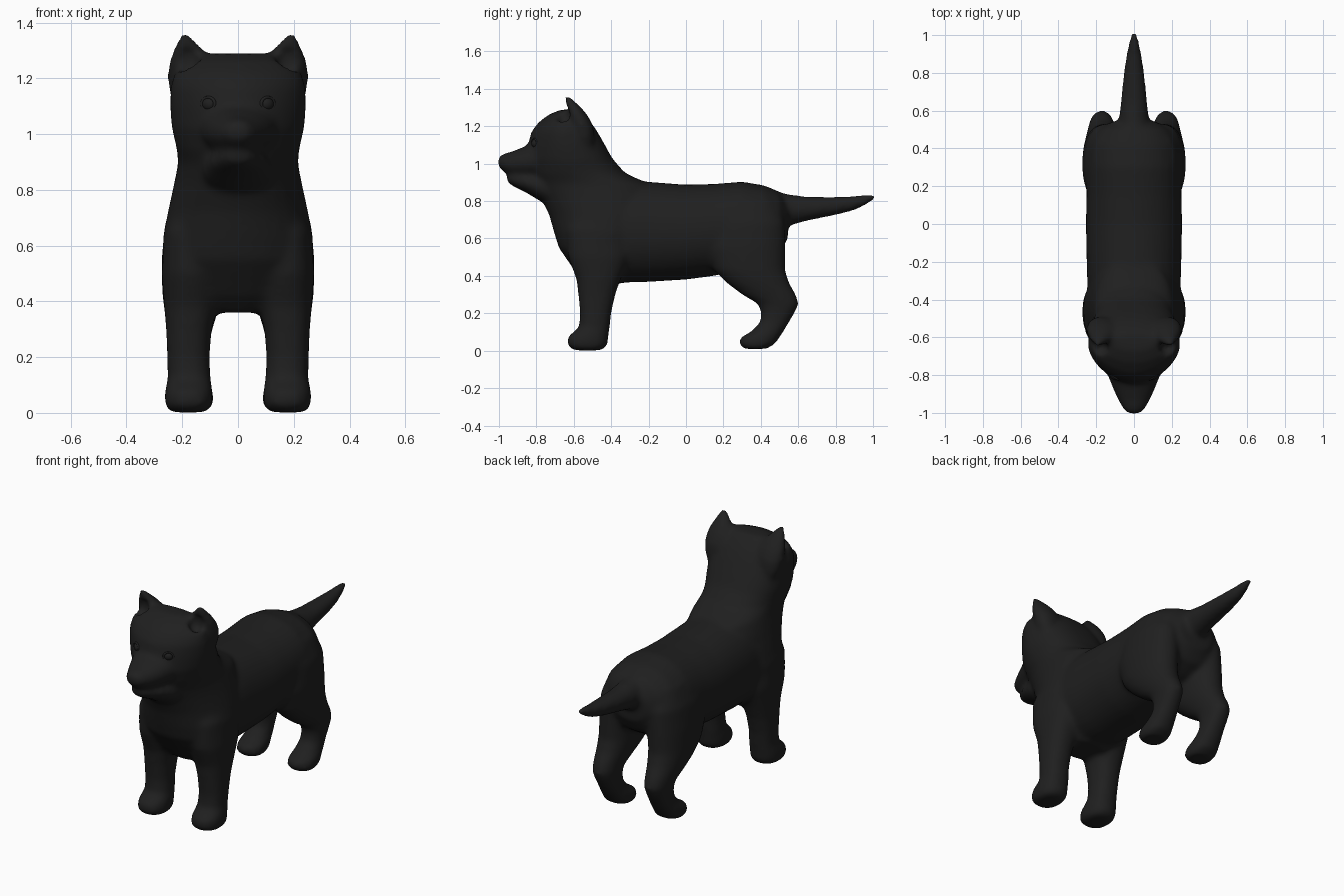
import bpy, bmesh, math
from mathutils import Matrix

black = bpy.data.materials.new("soft black")
black.diffuse_color = (0.014, 0.014, 0.014, 1)
SEG = 32


def spow(v, e):
    return math.copysign(abs(v) ** e, v)


def loft(bm, rings, axis, n=2.0, mirror=False, n_front=None):
    """Skin superellipse rings. axis 'y': (y, z_low, z_high, half_width, x)
    axis 'z': (z, y_front, y_back, half_width, x)"""
    for side in ((1, -1) if mirror else (1,)):
        loops = []
        for pos, lo, hi, w, cx in rings:
            loop = []
            for i in range(SEG):
                a = 2 * math.pi * i / SEG
                e = 2 / (n_front if n_front and math.sin(a) < 0 else n)
                u = side * cx + w * spow(math.cos(a), e)
                v = (lo + hi) / 2 + (hi - lo) / 2 * spow(math.sin(a), e)
                co = (u, pos, v) if axis == 'y' else (u, v, pos)
                loop.append(bm.verts.new(co))
            loops.append(loop)
        faces = [bm.faces.new(loops[0]), bm.faces.new(loops[-1][::-1])]
        for a, b in zip(loops, loops[1:]):
            for i in range(SEG):
                j = (i + 1) % SEG
                faces.append(bm.faces.new((a[i], b[i], b[j], a[j])))
        bmesh.ops.recalc_face_normals(bm, faces=faces)


def make_object(name, bm):
    me = bpy.data.meshes.new(name)
    bm.to_mesh(me)
    bm.free()
    me.materials.append(black)
    for p in me.polygons:
        p.use_smooth = True
    ob = bpy.data.objects.new(name, me)
    bpy.context.collection.objects.link(ob)
    return ob


bm = bmesh.new()

# torso
loft(bm, [(-.50, .42, .84, .23, 0), (-.36, .365, .91, .245, 0), (-.25, .365, .907, .25, 0),
          (0, .38, .888, .255, 0), (.15, .40, .892, .252, 0), (.30, .43, .904, .252, 0),
          (.42, .47, .884, .238, 0), (.50, .52, .85, .19, 0), (.545, .60, .79, .11, 0)], 'y', 2.15)

# chest and neck
loft(bm, [(.36, -.53, -.34, .13, 0), (.42, -.59, -.30, .22, 0), (.55, -.68, -.24, .27, 0),
          (.63, -.705, -.20, .27, 0), (.72, -.73, -.16, .252, 0), (.82, -.775, -.15, .23, 0),
          (.89, -.81, -.19, .216, 0), (.92, -.82, -.26, .217, 0), (.95, -.83, -.325, .222, 0),
          (1.02, -.80, -.387, .233, 0), (1.08, -.75, -.43, .22, 0)], 'z', 2.15, n_front=2.0)

# skull, rounder in front than behind
loft(bm, [(.90, -.78, -.40, .19, 0), (.95, -.84, -.37, .22, 0),
          (1.02, -.855, -.39, .238, 0), (1.10, -.845, -.433, .244, 0), (1.17, -.828, -.473, .242, 0),
          (1.22, -.79, -.507, .227, 0), (1.262, -.735, -.545, .185, 0), (1.289, -.67, -.58, .12, 0)],
     'z', 2.4, n_front=1.75)

# muzzle and lower jaw
loft(bm, [(-1.005, .985, 1.035, .03, 0), (-.98, .96, 1.053, .056, 0), (-.94, .943, 1.062, .08, 0),
          (-.88, .932, 1.085, .108, 0), (-.82, .925, 1.11, .132, 0), (-.70, .92, 1.12, .16, 0)], 'y', 2.1)
loft(bm, [(-.958, .902, .938, .035, 0), (-.92, .876, .95, .066, 0), (-.86, .848, .955, .10, 0),
          (-.78, .80, .955, .125, 0), (-.68, .75, .955, .14, 0)], 'y', 2.0)

# tail
loft(bm, [(.42, .68, .87, .09, 0), (.54, .665, .838, .08, 0), (.65, .695, .823, .07, 0),
          (.80, .725, .823, .055, 0), (.90, .75, .828, .04, 0), (.97, .783, .836, .026, 0),
          (1.008, .808, .839, .016, 0)], 'y')

# front legs
loft(bm, [(.002, -.60, -.45, .066, .178), (.03, -.637, -.42, .086, .177), (.075, -.632, -.415, .086, .177),
          (.125, -.572, -.408, .077, .175), (.20, -.566, -.40, .076, .178), (.30, -.576, -.378, .082, .176),
          (.38, -.585, -.35, .095, .17), (.50, -.63, -.30, .108, .166), (.65, -.64, -.30, .10, .165),
          (.78, -.58, -.34, .06, .15)], 'z', 2.3, True)

# hind legs
loft(bm, [(.01, .31, .43, .066, .168), (.035, .285, .475, .082, .168), (.07, .288, .50, .080, .168),
          (.10, .345, .52, .072, .168), (.15, .395, .55, .064, .168), (.20, .402, .58, .064, .170),
          (.25, .385, .604, .069, .171), (.30, .30, .588, .079, .171), (.36, .22, .553, .095, .168),
          (.43, .15, .53, .108, .164), (.55, .10, .53, .116, .158), (.68, .10, .53, .110, .152),
          (.80, .17, .48, .08, .135)], 'z', 2.2, True)

# ears
loft(bm, [(1.08, -.60, -.50, .03, .19), (1.14, -.605, -.49, .058, .186), (1.20, -.612, -.495, .082, .172),
          (1.25, -.628, -.52, .08, .171), (1.29, -.64, -.55, .062, .176), (1.325, -.646, -.585, .038, .183),
          (1.362, -.652, -.622, .012, .192)], 'z', 2.0, True)

body = make_object("dog_body", bm)

# scoops that hollow the ear fronts
bm = bmesh.new()
for s in (1, -1):
    m = Matrix.Translation((s * .18, -.655, 1.265)) @ Matrix.Diagonal((.045, .04, .055, 1))
    bmesh.ops.create_uvsphere(bm, u_segments=24, v_segments=16, radius=1, matrix=m)
scoop = make_object("ear_scoop_cutter", bm)
scoop.hide_render = True
scoop.hide_viewport = True


# fuse the parts into one soft skin
def fuse(size):
    r = body.modifiers.new("fuse", 'REMESH')
    r.mode = 'VOXEL'
    r.voxel_size = size
    r.use_smooth_shade = True


fuse(.012)
cut = body.modifiers.new("ear hollow", 'BOOLEAN')
cut.operation = 'DIFFERENCE'
cut.object = scoop
fuse(.012)
soft = body.modifiers.new("soften", 'SMOOTH')
soft.factor = .5
soft.iterations = 12

# eyes with a thin lid ring
for s, side in ((1, "left"), (-1, "right")):
    turn = Matrix.Translation((s * .104, -.806, 1.108)) @ Matrix.Rotation(s * .55, 4, 'Z')
    bm = bmesh.new()
    bmesh.ops.create_uvsphere(bm, u_segments=20, v_segments=12, radius=1,
                              matrix=turn @ Matrix.Diagonal((.026, .018, .023, 1)))
    make_object(side + "_eye", bm)
    bpy.ops.mesh.primitive_torus_add(major_radius=.027, minor_radius=.006,
                                     major_segments=24, minor_segments=8)
    lid = bpy.context.object
    lid.name = side + "_eyelid"
    lid.data.transform(turn @ Matrix.Translation((0, -.004, 0)) @ Matrix.Diagonal((1, 1, .88, 1))
                       @ Matrix.Rotation(math.pi / 2, 4, 'X'))
    lid.data.materials.append(black)
    bpy.ops.object.shade_smooth()
